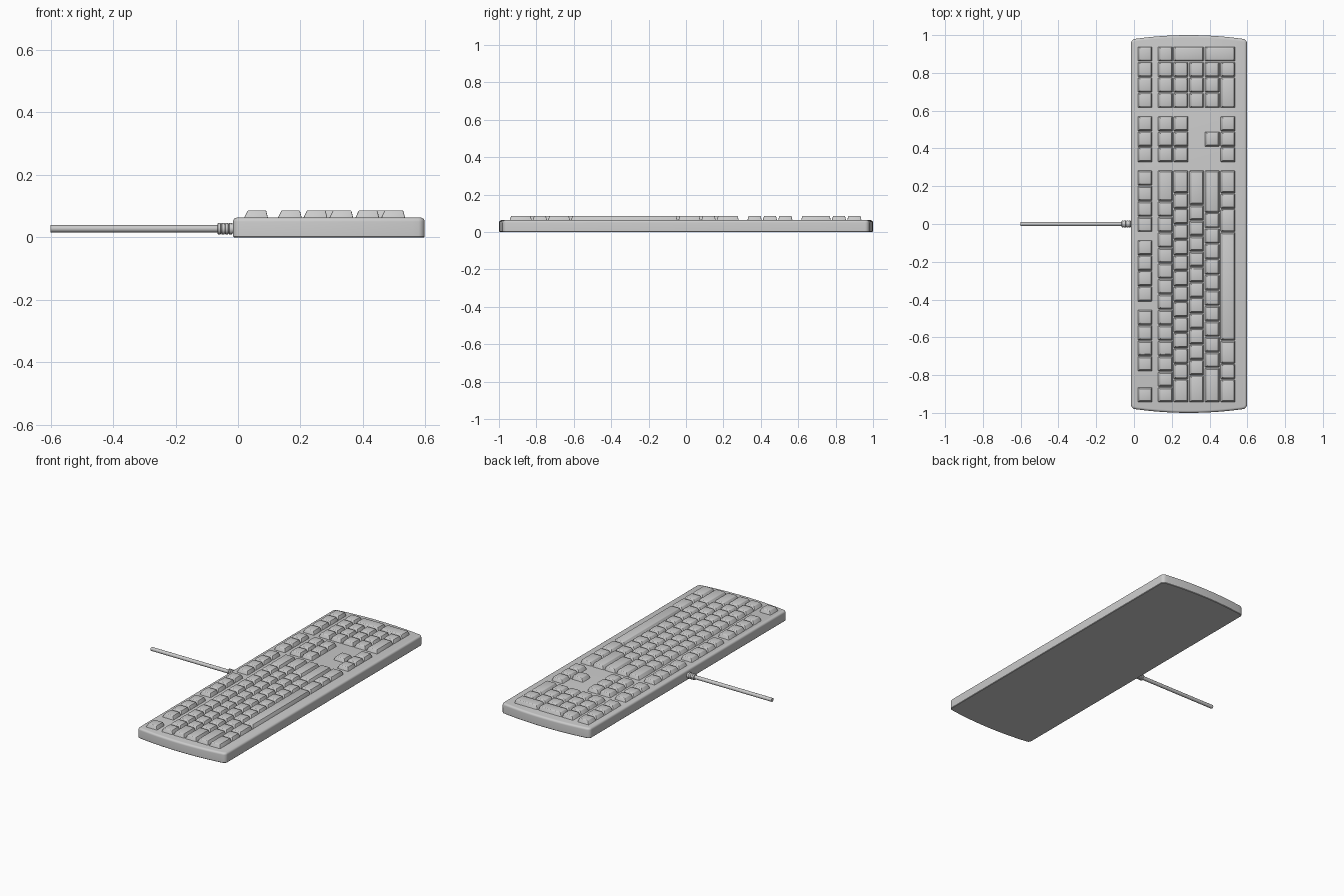
import bpy, bmesh, math

if "Cube" in bpy.data.objects:
    bpy.data.objects.remove(bpy.data.objects["Cube"])

U = 0.082                    # key pitch along the keyboard
LEFT = -0.945                # y of the left edge of the key field
TOP = 0.063                  # top of the case
ROW_X = [0.018, 0.126, 0.208, 0.291, 0.374, 0.457]   # back edge of each key row
KEY_D = 0.079                # key depth


def make_object(name, bm, angle=35):
    bmesh.ops.recalc_face_normals(bm, faces=bm.faces)
    mesh = bpy.data.meshes.new(name)
    bm.to_mesh(mesh)
    bm.free()
    ob = bpy.data.objects.new(name, mesh)
    bpy.context.collection.objects.link(ob)
    bpy.ops.object.select_all(action='DESELECT')
    ob.select_set(True)
    bpy.context.view_layer.objects.active = ob
    bpy.ops.object.shade_smooth_by_angle(angle=math.radians(angle))
    return ob


# Case: long slab with gently bowed ends and rounded edges
def build_case():
    x0, x1, side, bow, n = -0.016, 0.598, 0.977, 0.023, 16
    end = []
    for i in range(n + 1):
        t = 2 * i / n - 1
        end.append((x0 + (x1 - x0) * i / n, side + bow * (1 - t * t)))
    outline = end + [(x, -y) for x, y in reversed(end)]
    bm = bmesh.new()
    face = bm.faces.new([bm.verts.new((x, y, 0)) for x, y in outline])
    top = bmesh.ops.extrude_face_region(bm, geom=[face])['geom']
    for v in top:
        if isinstance(v, bmesh.types.BMVert):
            v.co.z = TOP
    bmesh.ops.recalc_face_normals(bm, faces=bm.faces)
    corners = [e for e in bm.edges
               if abs(e.verts[0].co.z - e.verts[1].co.z) > 0.01
               and e.calc_face_angle(0) > 0.8]
    bmesh.ops.bevel(bm, geom=corners, offset=0.02, segments=5,
                    profile=0.5, affect='EDGES')
    rim = [e for e in bm.edges if all(v.co.z > TOP - 1e-5 for v in e.verts)]
    bmesh.ops.bevel(bm, geom=rim, offset=0.013, segments=4,
                    profile=0.5, affect='EDGES')
    foot = [e for e in bm.edges if all(v.co.z < 1e-5 for v in e.verts)]
    bmesh.ops.bevel(bm, geom=foot, offset=0.003, segments=1, affect='EDGES')
    make_object("case", bm)


# One tapered keycap, at a row and a position in key units
def add_key(bm, row, pos, width=1.0, rows=1):
    xa = ROW_X[row]
    xb = ROW_X[row + rows - 1] + KEY_D
    ya = LEFT + pos * U + 0.0015
    yb = LEFT + (pos + width) * U - 0.0015
    zb, zt = TOP - 0.004, 0.086
    low = [(xa, ya), (xb, ya), (xb, yb), (xa, yb)]
    xa, xb, ya, yb = xa + 0.013, xb - 0.007, ya + 0.008, yb - 0.008
    high = [(xa, ya), (xb, ya), (xb, yb), (xa, yb)]
    a = [bm.verts.new((x, y, zb)) for x, y in low]
    b = [bm.verts.new((x, y, zt)) for x, y in high]
    faces = [bm.faces.new(a[::-1]), bm.faces.new(b)]
    for i in range(4):
        j = (i + 1) % 4
        faces.append(bm.faces.new((a[i], a[j], b[j], b[i])))
    edges = {e for f in faces[1:] for e in f.edges} - set(faces[0].edges)
    bmesh.ops.bevel(bm, geom=list(edges), offset=0.003, segments=2,
                    profile=0.5, affect='EDGES')


def build_keys(name, keys):
    bm = bmesh.new()
    for k in keys:
        add_key(bm, *k)
    make_object(name, bm)


def run(row, start, widths):
    keys = []
    for w in widths:
        keys.append((row, start, w))
        start += w
    return keys


# Strain relief and cable: profiles turned around the x axis
def lathe(name, profile, z, sides=20):
    bm = bmesh.new()
    rings = []
    for x, r in profile:
        rings.append([bm.verts.new((x, r * math.cos(2 * math.pi * i / sides),
                                    z + r * math.sin(2 * math.pi * i / sides)))
                      for i in range(sides)])
    for p, q in zip(rings, rings[1:]):
        for i in range(sides):
            j = (i + 1) % sides
            bm.faces.new((p[i], p[j], q[j], q[i]))
    bm.faces.new(rings[0])
    bm.faces.new(rings[-1])
    make_object(name, bm)


build_case()

# Function row: escape, then three groups of four
build_keys("function_keys", run(0, 0, [1]) + run(0, 2, [1] * 4)
           + run(0, 6.5, [1] * 4) + run(0, 11, [1] * 4))

# Main block, back to front
build_keys("main_keys", run(1, 0, [1] * 13 + [2])
           + run(2, 0, [1.5] + [1] * 12 + [1.5])
           + run(3, 0, [1.75] + [1] * 11 + [2.25])
           + run(4, 0, [2.25] + [1] * 10 + [2.75])
           + run(5, 0, [1.5, 1, 1.5]) + run(5, 11, [1.5, 1, 1.5]))
build_keys("space_bar", [(5, 4, 7)])

# Navigation block and arrow keys
build_keys("navigation_keys", [k for r in (0, 1, 2) for k in run(r, 15.5, [1] * 3)])
build_keys("arrow_keys", run(4, 16.5, [1]) + run(5, 15.5, [1] * 3))

# Number pad with two double-depth keys on its outer side
build_keys("number_pad", run(0, 19, [1] * 4) + run(1, 19, [1] * 4)
           + [k for r in (2, 3, 4) for k in run(r, 19, [1] * 3)]
           + run(5, 19, [2, 1]) + [(2, 22, 1, 2), (4, 22, 1, 2)])

# Ribbed strain relief
ribs = [(-0.065, 0.016)]
for i in range(4):
    x = -0.064 + i * 0.012
    ribs += [(x, 0.018), (x + 0.008, 0.019), (x + 0.009, 0.016), (x + 0.011, 0.016)]
ribs.append((-0.005, 0.02))
lathe("strain_relief", ribs, 0.0275)
lathe("cable", [(-0.6, 0.0115), (-0.04, 0.0115)], 0.0275)
